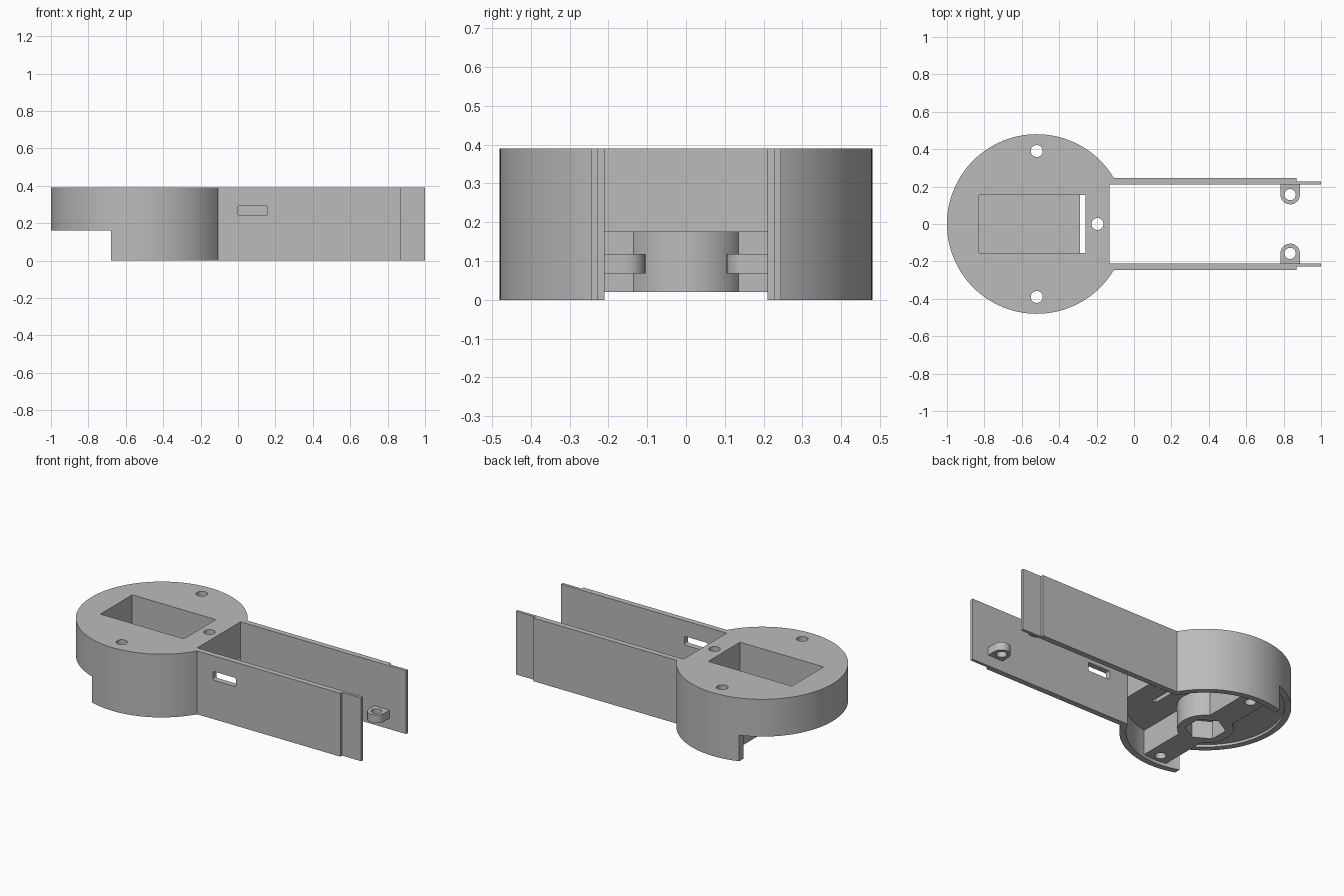
import bpy, bmesh, math
from mathutils import Matrix, Vector

cube = bpy.data.objects.get("Cube")
if cube:
    bpy.data.objects.remove(cube)

grey = bpy.data.materials.new("plain_grey")
grey.use_nodes = True
COLOUR = (0.5, 0.5, 0.5, 1)
grey.diffuse_color = COLOUR
grey.node_tree.nodes["Principled BSDF"].inputs["Base Color"].default_value = COLOUR


def finish(bm, name):
    mesh = bpy.data.meshes.new(name)
    bm.to_mesh(mesh)
    bm.free()
    mesh.materials.append(grey)
    obj = bpy.data.objects.new(name, mesh)
    bpy.context.collection.objects.link(obj)
    return obj


def box(name, x, y, z, round_y=0):
    bm = bmesh.new()
    size = Vector((x[1] - x[0], y[1] - y[0], z[1] - z[0]))
    mid = Vector((sum(x), sum(y), sum(z))) / 2
    bmesh.ops.create_cube(bm, size=1, matrix=Matrix.Translation(mid) @ Matrix.Diagonal(size).to_4x4())
    if round_y:
        along = [e for e in bm.edges if abs(e.verts[0].co.y - e.verts[1].co.y) > 1e-4]
        bmesh.ops.bevel(bm, geom=along, offset=round_y, segments=4, profile=0.5, affect='EDGES')
    return finish(bm, name)


def cylinder(name, x, y, radius, z, sides=96):
    bm = bmesh.new()
    bmesh.ops.create_cone(bm, cap_ends=True, segments=sides, radius1=radius, radius2=radius,
                          depth=z[1] - z[0], matrix=Matrix.Translation((x, y, sum(z) / 2)))
    return finish(bm, name)


def combine(target, tool, operation):
    mod = target.modifiers.new("combine", 'BOOLEAN')
    mod.operation = operation
    mod.solver = 'EXACT'
    mod.object = tool
    bpy.context.view_layer.objects.active = target
    bpy.ops.object.modifier_apply(modifier=mod.name)
    bpy.data.objects.remove(tool)


def add(target, tool):
    combine(target, tool, 'UNION')


def cut(target, tool):
    combine(target, tool, 'DIFFERENCE')


CX = -0.52            # centre of the round head
TOP = 0.39
CEILING = 0.175
INNER = 0.21          # inner face of the arms
DEEP = (-0.1, 0.6)    # cutter height through everything

# Round head, hollow from below and open between the arms
housing = cylinder("housing", CX, 0, 0.48, (0, TOP), 128)
cut(housing, cylinder("cavity", CX, 0, 0.443, (-0.1, CEILING), 128))
cut(housing, box("arm_gap", (-0.13, 0.2), (-INNER, INNER), DEEP))

# Two arms with thinner tongues at their ends
for side in (-1, 1):
    arm = sorted((side * INNER, side * 0.245))
    tongue = sorted((side * INNER, side * 0.228))
    add(housing, box("arm", (-0.13, 0.87), arm, (0, TOP)))
    add(housing, box("tongue", (0.8, 1.0), tongue, (0, TOP)))

# Step under the far end of the head
cut(housing, box("step", (-1.2, -0.68), (-0.6, 0.6), (-0.1, 0.16)))

# Cross bar and round boss under the ceiling
add(housing, box("cross_bar", (CX - 0.08, CX + 0.08), (-0.46, 0.46), (0.02, 0.185)))
add(housing, cylinder("boss", CX, 0, 0.157, (0.02, 0.185), 64))
cut(housing, cylinder("hex_socket", CX, 0, 0.115, (-0.1, 0.13), 6))

# Top pocket with a narrow through slot
cut(housing, box("pocket", (-0.83, -0.26), (-0.155, 0.155), (0.2, 0.6)))
cut(housing, box("slot", (-0.29, -0.26), (-0.155, 0.155), DEEP))

# Screw holes
for x, y in ((CX, 0.39), (CX, -0.39), (-0.195, 0)):
    cut(housing, cylinder("screw_hole", x, y, 0.032, DEEP, 32))

# Window in the front arm only
cut(housing, box("window", (0, 0.157), (-0.3, -0.15), (0.24, 0.294), 0.01))

# Screw lugs on the inside of the arms
parts = [housing]
for side, label in ((-1, "front"), (1, "back")):
    y = side * 0.157
    lug = cylinder(label + "_lug", 0.835, y, 0.052, (0.068, 0.118), 32)
    add(lug, box("lug_root", (0.783, 0.887), sorted((y, side * 0.215)), (0.068, 0.118)))
    cut(lug, cylinder("lug_hole", 0.835, y, 0.03, DEEP, 32))
    parts.append(lug)

# Smooth the round walls and keep the edges sharp
bpy.ops.object.select_all(action='DESELECT')
for part in parts:
    part.select_set(True)
bpy.context.view_layer.objects.active = housing
bpy.ops.object.shade_smooth_by_angle(angle=math.radians(30))
